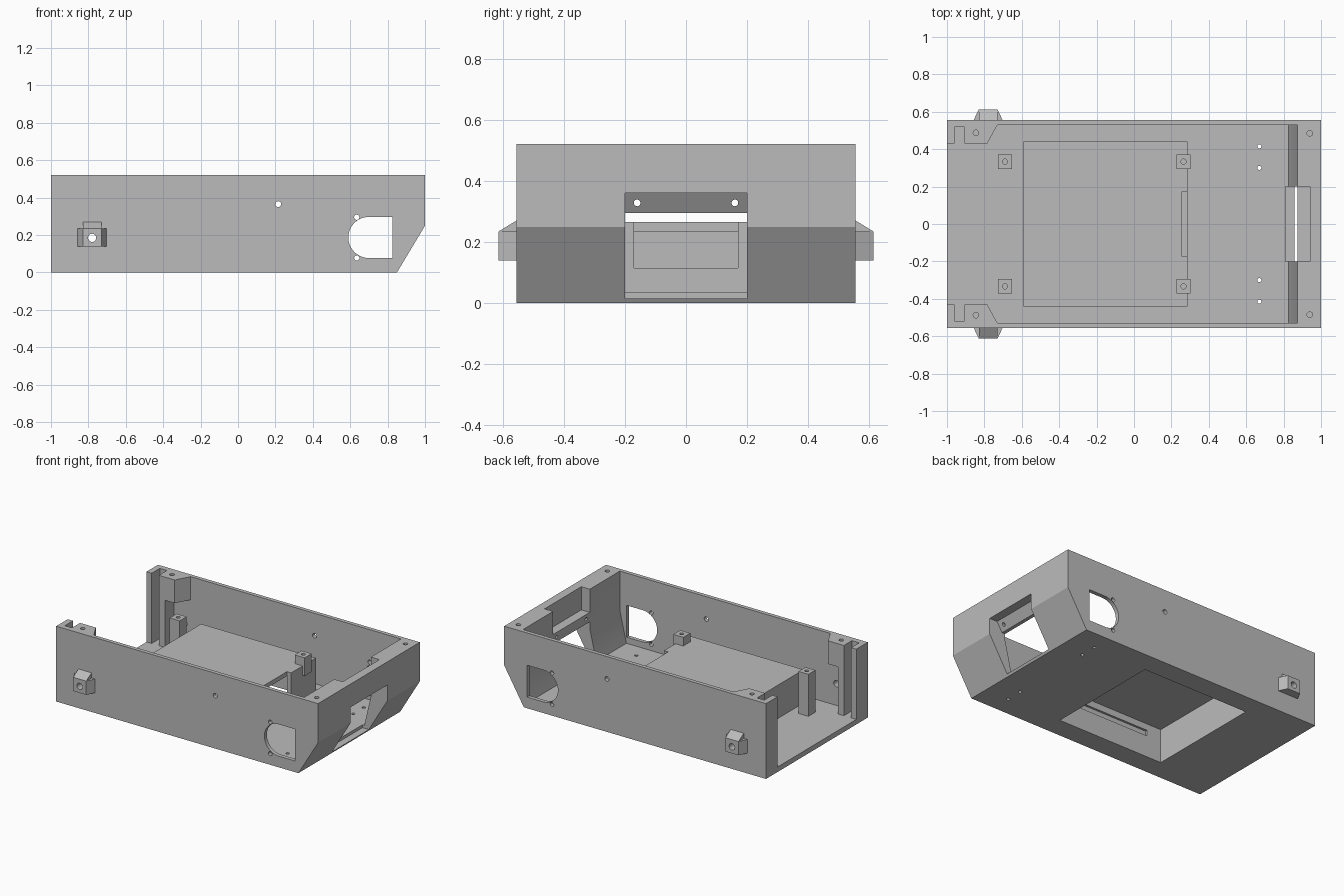
import bpy
import bmesh
import math
from mathutils import Vector, Matrix

old = bpy.data.objects.get("Cube")
if old:
    bpy.data.objects.remove(old, do_unlink=True)

grey = bpy.data.materials.new("plain grey")
grey.use_nodes = True
COLOUR = (0.5, 0.5, 0.5, 1)
grey.diffuse_color = COLOUR
grey.node_tree.nodes["Principled BSDF"].inputs["Base Color"].default_value = COLOUR


def finish(name, bm):
    bmesh.ops.recalc_face_normals(bm, faces=bm.faces)
    mesh = bpy.data.meshes.new(name)
    bm.to_mesh(mesh)
    bm.free()
    mesh.materials.append(grey)
    ob = bpy.data.objects.new(name, mesh)
    bpy.context.collection.objects.link(ob)
    return ob


def prism(name, points, axis, lo, hi):
    """Extrude a 2D outline along y (points are x,z) or z (points are x,y)."""
    bm = bmesh.new()
    place = (lambda a, b: (a, lo, b)) if axis == "y" else (lambda a, b: (a, b, lo))
    face = bm.faces.new([bm.verts.new(place(a, b)) for a, b in points])
    out = bmesh.ops.extrude_face_region(bm, geom=[face])
    shift = Vector((0, hi - lo, 0)) if axis == "y" else Vector((0, 0, hi - lo))
    bmesh.ops.translate(bm, vec=shift,
                        verts=[v for v in out["geom"] if isinstance(v, bmesh.types.BMVert)])
    return finish(name, bm)


def box(name, x0, x1, y0, y1, z0, z1):
    return prism(name, [(x0, y0), (x1, y0), (x1, y1), (x0, y1)], "z", z0, z1)


def rod(axis, centre, radius, length):
    """Round cutter, centred on a point."""
    turn = {"x": Matrix.Rotation(math.pi / 2, 4, "Y"),
            "y": Matrix.Rotation(math.pi / 2, 4, "X"), "z": Matrix()}[axis]
    bm = bmesh.new()
    bmesh.ops.create_cone(bm, cap_ends=True, segments=20, radius1=radius, radius2=radius,
                          depth=length, matrix=Matrix.Translation(centre) @ turn)
    return finish("hole_cutter", bm)


def cut(ob, *cutters):
    """Subtract each cutter from the part, then discard the cutter."""
    bpy.context.view_layer.objects.active = ob
    for c in cutters:
        c.hide_render = True
        mod = ob.modifiers.new("cut", "BOOLEAN")
        mod.operation, mod.solver, mod.object = "DIFFERENCE", "EXACT", c
        bpy.ops.object.modifier_apply(modifier=mod.name)
        bpy.data.objects.remove(c, do_unlink=True)


# Outer tray with a chamfered end wall and an open opposite end
W, H, FLOOR, INNER = 0.555, 0.52, 0.035, 0.528
tray = prism("tray", [(-1, 0), (.85, 0), (1, .25), (1, H), (-1, H)], "y", -W, W)
cut(tray, prism("cavity", [(-1.1, FLOOR), (.825, FLOOR), (.875, .25), (.875, .6), (-1.1, .6)],
                "y", -INNER, INNER))

# End wall opening and the pocket above it
cut(tray,
    box("opening", .81, 1.1, -.2, .2, .015, .36),
    box("pocket", .8, .94, -.2, .2, .35, .6))

# D-shaped ports through both side walls
arc = [(.70 + .11 * math.cos(t), .187 + .11 * math.sin(t))
       for t in (math.pi / 2 + math.pi * i / 24 for i in range(25))]
cut(tray, prism("port", arc + [(.825, .077), (.825, .297)], "y", -1, 1))

# Screw holes through the side walls
for x, z, r in ((.635, .295, .014), (.635, .077, .014), (.215, .365, .016), (-.78, .185, .022)):
    cut(tray, rod("y", (x, 0, z), r, 3))

# Screw holes in the floor and on the end wall
for s in (-1, 1):
    cut(tray,
        rod("z", (.67, s * .415, 0), .011, .2),
        rod("z", (.67, s * .3, 0), .011, .2),
        rod("z", (.94, s * .485, H), .015, .2))

# Raised platform, hollow from below, with a slot in its end wall
TOP = .265
platform = box("platform", -.59, .287, -.44, .44, .01, TOP)
for part in (tray, platform):
    cut(part, box("recess", -.56, .255, -.41, .41, -.1, TOP - .03))
cut(platform,
    box("slot", .255, .4, -.17, .17, .115, .4),
    box("groove", -.45, .2, -.425, -.3, .15, .19))

# Recessed screw bar across the end opening
bar = prism("screw_bar", [(.875, .295), (.9, .295), (.94, .36), (.875, .36)], "y", -.2, .2)
cut(bar, *[rod("x", (.9, s * .16, .328), .011, .3) for s in (-1, 1)])

parts = [tray, platform, bar]

for s, side in ((-1, "front"), (1, "back")):
    # Board standoffs
    for x, end in ((-.69, "open_end"), (.265, "closed_end")):
        base = .02 if x < 0 else .2
        post = box(f"standoff_{side}_{end}", x - .038, x + .038,
                   s * .333 - .038, s * .333 + .038, base, .325)
        cut(post, rod("z", (x, s * .333, .325), .014, .12))
        parts.append(post)

    # Corner strip and column that form the panel slot
    y0, y1 = sorted((s * .43, s * .54))
    parts.append(box(f"corner_strip_{side}", -1, -.96, y0, y1, .01, H))
    parts.append(box(f"slot_column_{side}", -.905, -.86, y0, y1, .01, H))
    parts.append(box(f"slot_back_{side}", -.97, -.895, *sorted((s * .518, s * .54)), .01, H))

    # Screw boss under the rim
    boss = prism(f"rim_boss_{side}", [(-.87, s * .43), (-.785, s * .43), (-.73, s * .53),
                                      (-.73, s * .54), (-.87, s * .54)], "z", .36, H)
    cut(boss, rod("z", (-.845, s * .487, H), .015, .14))
    parts.append(boss)

    # Outer lug with tapered sides and a sloped cap
    lug = prism(f"side_lug_{side}", [(-.86, s * .55), (-.70, s * .55),
                                     (-.73, s * .613), (-.83, s * .613)], "z", .14, .235)
    cut(lug, rod("y", (-.78, s * .58, .185), .022, .3))
    bm = bmesh.new()
    ends = [[bm.verts.new((x, s * y, z)) for y, z in ((.555, .235), (.613, .235), (.555, .27))]
            for x in (-.83, -.73)]
    for tri in ends:
        bm.faces.new(tri)
    for i in range(3):
        j = (i + 1) % 3
        bm.faces.new((ends[0][i], ends[0][j], ends[1][j], ends[1][i]))
    parts += [lug, finish(f"lug_cap_{side}", bm)]

# Smooth the round holes and keep all corners sharp
bpy.ops.object.select_all(action="DESELECT")
for part in parts:
    part.select_set(True)
bpy.context.view_layer.objects.active = tray
bpy.ops.object.shade_smooth_by_angle(angle=math.radians(25))
